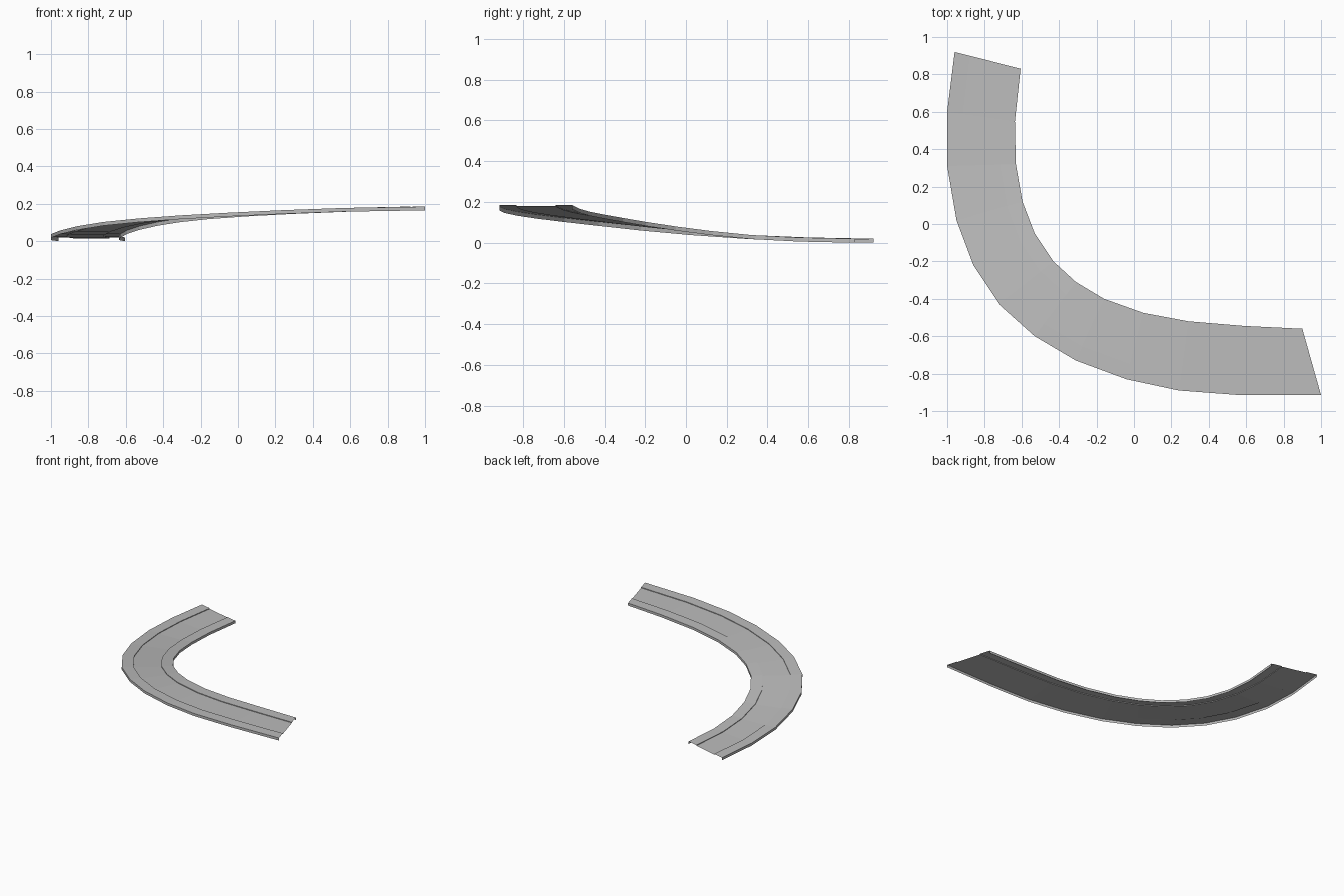
import bpy

if "Cube" in bpy.data.objects:
    bpy.data.objects.remove(bpy.data.objects["Cube"])

# Matching stations along the bend: outer edge, inner edge, top height
OUTER = [(-.96, .92), (-1, .60), (-1, .31), (-.95, .02), (-.86, -.22), (-.72, -.43),
         (-.53, -.60), (-.31, -.73), (-.04, -.83), (.24, -.89), (.57, -.915), (1, -.915)]
INNER = [(-.605, .83), (-.635, .55), (-.63, .32), (-.595, .12), (-.53, -.05), (-.43, -.20),
         (-.31, -.31), (-.16, -.40), (.05, -.475), (.29, -.52), (.59, -.545), (.90, -.56)]
TOP = [.02, .026, .038, .058, .08, .103, .122, .138, .153, .166, .178, .185]

CURB = .23     # curb width as a share of the road width
STEP = .005    # curb height above the roadway
DEPTH = .02    # depth of the side skirts

grey = bpy.data.materials.new("concrete_grey")
grey.diffuse_color = (.5, .5, .5, 1)
grey.use_nodes = True
grey.node_tree.nodes["Principled BSDF"].inputs["Base Color"].default_value = grey.diffuse_color


def sweep(name, profile):
    """Sweep a profile of (share across from outer to inner, drop from top) along the bend."""
    verts, faces, n = [], [], len(profile)
    for (ox, oy), (ix, iy), z in zip(OUTER, INNER, TOP):
        for t, drop in profile:
            verts.append((ox + (ix - ox) * t, oy + (iy - oy) * t, z - drop))
    for i in range(len(TOP) - 1):
        for j in range(n - 1):
            a, b = i * n + j, (i + 1) * n + j
            faces.append((a, b, b + 1, a + 1))
    mesh = bpy.data.meshes.new(name)
    mesh.from_pydata(verts, [], faces)
    mesh.materials.append(grey)
    obj = bpy.data.objects.new(name, mesh)
    bpy.context.collection.objects.link(obj)
    return obj


# Curbs with outer skirts, open underneath, and the lower roadway between them
sweep("outer_curb", [(0, DEPTH), (0, 0), (CURB, 0), (CURB, STEP)])
sweep("roadway", [(CURB, STEP), (1 - CURB, STEP)])
sweep("inner_curb", [(1 - CURB, STEP), (1 - CURB, 0), (1, 0), (1, DEPTH)])
